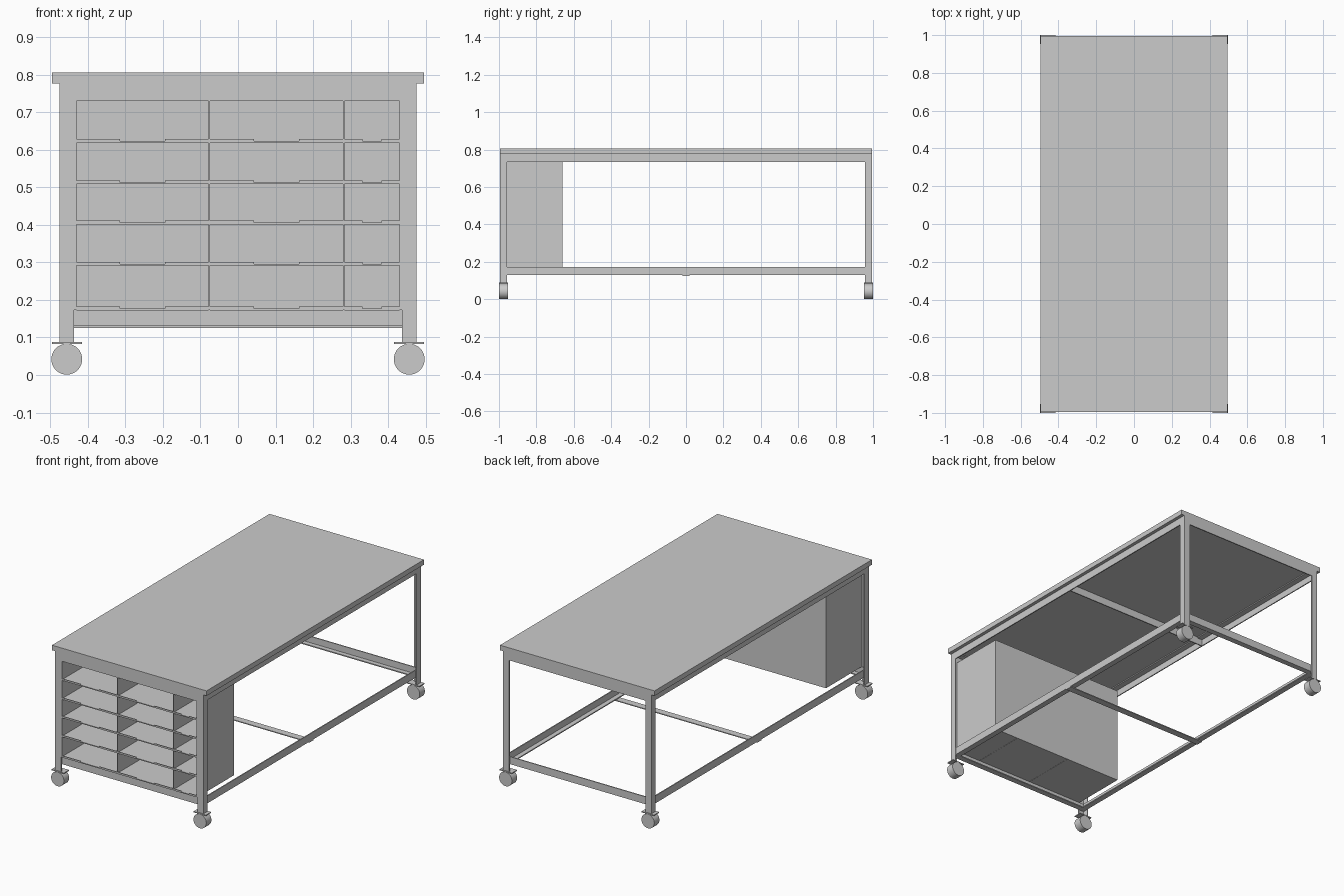
import bpy, bmesh, math
from mathutils import Matrix

cube = bpy.data.objects.get("Cube")
if cube:
    bpy.data.objects.remove(cube, do_unlink=True)

grey = bpy.data.materials.new("light grey")
grey.use_nodes = True
grey.diffuse_color = (0.6, 0.6, 0.6, 1)
grey.node_tree.nodes["Principled BSDF"].inputs["Base Color"].default_value = (0.6, 0.6, 0.6, 1)


def finish(name, bm):
    mesh = bpy.data.meshes.new(name)
    bm.to_mesh(mesh)
    bm.free()
    obj = bpy.data.objects.new(name, mesh)
    bpy.context.collection.objects.link(obj)
    mesh.materials.append(grey)
    return obj


def boxes(name, spans):
    """One object from boxes given as (x0, x1), (y0, y1), (z0, z1)."""
    bm = bmesh.new()
    for span in spans:
        verts = bmesh.ops.create_cube(bm, size=1)["verts"]
        for v in verts:
            v.co = [(a + b) / 2 + c * abs(b - a) for (a, b), c in zip(span, v.co)]
    return finish(name, bm)


HX, HY = 0.475, 0.995          # outer faces of the frame
W, T = 0.039, 0.006            # angle iron width and thickness
IX, IY = HX - W, HY - W        # inner faces of the legs
TOP, UNDER, APRON = 0.805, 0.776, 0.733
RAIL_LOW, RAIL_HIGH = 0.13, 0.173

# Worktop
boxes("worktop", [((-0.495, 0.495), (-HY, HY), (UNDER, TOP))])

# Legs and casters
for sx, side in ((-1, "right"), (1, "left")):
    for sy, end in ((-1, "front"), (1, "back")):
        z = (0.087, UNDER)
        boxes(f"{end}_{side}_leg", [
            ((sx * IX, sx * HX), (sy * (HY - T), sy * HY), z),
            ((sx * (HX - T), sx * HX), (sy * IY, sy * (HY - T)), z)])
        boxes(f"{end}_{side}_caster_plate", [
            ((sx * 0.415, sx * 0.495), (sy * 0.953, sy), (0.083, 0.088))])
        bm = bmesh.new()
        bmesh.ops.create_cone(
            bm, cap_ends=True, segments=40, radius1=0.041, radius2=0.041, depth=0.047,
            matrix=Matrix.Translation((sx * 0.456, sy * 0.9765, 0.042))
            @ Matrix.Rotation(math.pi / 2, 4, "X"))
        wheel = finish(f"{end}_{side}_wheel", bm)
        bpy.ops.object.select_all(action="DESELECT")
        wheel.select_set(True)
        bpy.context.view_layer.objects.active = wheel
        bpy.ops.object.shade_smooth_by_angle(angle=math.radians(40))

# Angle iron rails along the sides
RX, RY = HX - T, HY - T
for s, side in ((-1, "right"), (1, "left")):
    boxes(f"{side}_lower_rail", [
        ((s * (RX - T), s * RX), (-RY, RY), (RAIL_LOW, RAIL_HIGH)),
        ((s * IX, s * (RX - T)), (-RY, RY), (RAIL_LOW, RAIL_LOW + T))])
    boxes(f"{side}_upper_rail", [
        ((s * (HX - T), s * HX), (-IY, IY), (APRON, UNDER)),
        ((s * IX, s * (HX - T)), (-IY, IY), (UNDER - T, UNDER))])

# Angle iron rails across the ends
for s, end in ((-1, "front"), (1, "back")):
    boxes(f"{end}_lower_rail", [
        ((-RX, RX), (s * (RY - T), s * RY), (RAIL_LOW, RAIL_HIGH)),
        ((-RX, RX), (s * IY, s * (RY - T)), (RAIL_LOW, RAIL_LOW + T))])
    boxes(f"{end}_upper_rail", [
        ((-IX, IX), (s * (HY - T), s * HY), (APRON, UNDER)),
        ((-IX, IX), (s * IY, s * (HY - T)), (UNDER - T, UNDER))])

# Middle braces
boxes("lower_brace", [((-RX, RX), (-0.02, 0.02), (0.125, RAIL_LOW))])
boxes("upper_brace", [
    ((-RX, RX), (0.014, 0.02), (APRON, UNDER)),
    ((-RX, RX), (-0.02, 0.014), (UNDER - T, UNDER))])

# Cabinet shell
CX, FRONT, REAR = IX, -HY, -0.66
BASE, LID = 0.173, 0.735
depth = (FRONT, REAR)
boxes("cabinet_shell", [
    ((-CX, -CX + T), depth, (BASE, LID)),
    ((CX - T, CX), depth, (BASE, LID)),
    ((-CX, CX), (REAR - T, REAR), (BASE, LID)),
    ((-CX, CX), depth, (BASE, BASE + 0.004)),
    ((-CX, CX), depth, (LID - T, LID))])

# Cabinet dividers
columns = [(-0.43, -0.078), (-0.074, 0.279), (0.283, 0.43)]
boxes("cabinet_dividers", [
    ((a[1], b[0]), depth, (BASE, LID)) for a, b in zip(columns, columns[1:])])

# Shelves, each with a low front lip that has a finger gap
shelves, lips = [], []
for floor in (0.182, 0.301, 0.411, 0.518, 0.628):
    for x0, x1 in columns:
        shelves.append(((x0, x1), depth, (floor - 0.01, floor - 0.005)))
        mid, gap = (x0 + x1) / 2, (x1 - x0) * 0.17
        for span in ((x0, mid - gap), (mid + gap, x1)):
            lips.append((span, (FRONT, FRONT + 0.005), (floor - 0.005, floor)))
boxes("cabinet_shelves", shelves)
boxes("shelf_lips", lips)
